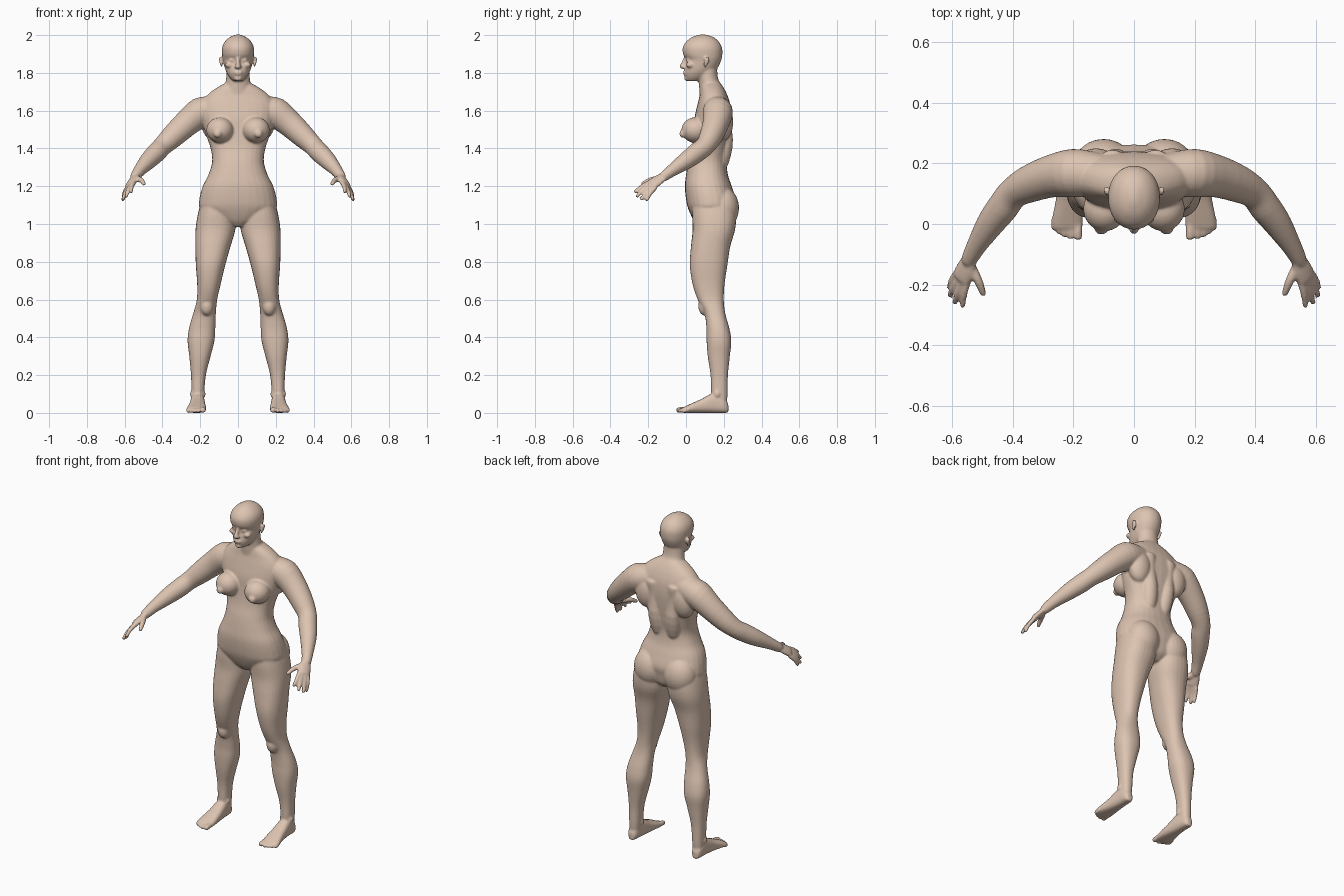
import bpy, bmesh, math
from mathutils import Vector, Matrix

bm = bmesh.new()
SEG = 28


def loft(rings, s=1, p=2.3, sub=4):
    """Skin closed super-elliptic rings (centre, u, v), splined along their length; s=-1 mirrors x."""
    dense = []
    for i in range(len(rings) - 1):
        a, b, c, d = (rings[min(max(j, 0), len(rings) - 1)] for j in range(i - 1, i + 3))
        for k in range(sub):
            t = k / sub
            dense.append([0.5 * (2 * q + (r - o) * t + (2 * o - 5 * q + 4 * r - w) * t * t
                                 + (3 * q - o - 3 * r + w) * t ** 3)
                          for o, q, r, w in zip(a, b, c, d)])
    dense.append(rings[-1])
    loops = []
    for c, u, v in dense:
        loop = []
        for k in range(SEG):
            t = 2 * math.pi * k / SEG
            x, y = math.cos(t), math.sin(t)
            q = c + u * math.copysign(abs(x) ** (2 / p), x) + v * math.copysign(abs(y) ** (2 / p), y)
            loop.append(bm.verts.new((q.x * s, q.y, q.z)))
        loops.append(loop)
    for l0, l1 in zip(loops, loops[1:]):
        for k in range(SEG):
            n = (k + 1) % SEG
            bm.faces.new((l0[k], l0[n], l1[n], l1[k]))
    bm.faces.new(loops[0])
    bm.faces.new(loops[-1])


def column(rows, s=1, p=2.3):
    """Upright loft from rows of (z, x0, x1, y0, y1)."""
    loft([(Vector(((a + b) / 2, (c + d) / 2, z)), Vector(((b - a) / 2, 0, 0)),
           Vector((0, (d - c) / 2, 0))) for z, a, b, c, d in rows], s, p)


def limb(pts, s=1, ref=(0, 0, 1), flat=1.0):
    """Round-ended tube through (x, y, z, radius); flat scales the thickness across ref."""
    P = [Vector(q[:3]) for q in pts]
    rings = []
    for i, q in enumerate(pts):
        d = (P[min(i + 1, len(P) - 1)] - P[max(i - 1, 0)]).normalized()
        u = Vector(ref)
        u = (u - d * u.dot(d)).normalized()
        v = d.cross(u)
        r = q[3]
        ring = (P[i], u * r, v * r * flat)
        cap = lambda e, f: (P[i] + d * r * flat * e, u * r * f, v * r * flat * f)
        if i == 0:
            rings += [cap(-0.95, 0.3), cap(-0.6, 0.8)]
        rings.append(ring)
        if i == len(pts) - 1:
            rings += [cap(0.6, 0.8), cap(0.95, 0.3)]
    loft(rings, s, 2.0, 3)


def blob(c, r, s=1):
    m = Matrix.Translation((c[0] * s, c[1], c[2])) @ Matrix.Diagonal((*r, 1))
    bmesh.ops.create_uvsphere(bm, u_segments=24, v_segments=16, radius=1, matrix=m)


# torso: z, front, back, half width
torso = [(.985, .07, .2, .03), (1.02, .04, .24, .12), (1.08, .012, .255, .2), (1.13, 0, .262, .205),
         (1.2, -.006, .242, .187), (1.26, 0, .222, .157), (1.33, .012, .215, .137),
         (1.4, .03, .225, .145), (1.48, .04, .235, .172), (1.56, .045, .24, .19),
         (1.63, .06, .235, .195), (1.68, .072, .22, .165), (1.72, .078, .2, .115), (1.75, .085, .18, .06)]
column([(z, -w, w, f, b) for z, f, b, w in torso])

# neck
neck = [(1.66, .075, .22, .1), (1.72, .07, .195, .074), (1.77, .066, .17, .063), (1.83, .06, .165, .06)]
column([(z, -w, w, f, b) for z, f, b, w in neck], p=2)

# head
head = [(1.757, .008, .075, .026), (1.775, -.004, .115, .044), (1.8, -.008, .145, .06),
        (1.83, -.004, .17, .071), (1.868, .002, .187, .079), (1.895, -.014, .192, .084),
        (1.93, -.018, .191, .085), (1.96, -.004, .178, .074), (1.985, .025, .152, .05),
        (1.998, .055, .122, .024), (2.003, .075, .1, .008)]
column([(z, -w, w, f, b) for z, f, b, w in head], p=2.1)

# nose and mouth
limb([(0, 0, 1.885, .009), (0, -.012, 1.855, .011), (0, -.02, 1.834, .014)])
blob((0, -.006, 1.804), (.026, .01, .006))
blob((0, -.005, 1.794), (.023, .01, .006))
blob((0, .003, 1.769), (.02, .012, .012))

for s in (1, -1):
    # face details and ear
    blob((.032, .014, 1.867), (.017, .014, .01), s)
    blob((.011, -.014, 1.831), (.009, .01, .008), s)
    blob((.047, .022, 1.842), (.022, .022, .016), s)
    limb([(.086, .1, 1.832, .008), (.091, .107, 1.855, .014), (.094, .112, 1.877, .015)], s, (0, 1, 0), .5)

    # breast, back muscle, shoulder blade, buttock
    blob((.096, .05, 1.497), (.072, .074, .068), s)
    blob((.108, -.018, 1.478), (.022, .017, .022), s)
    limb([(.05, .185, 1.2, .04), (.05, .184, 1.32, .04), (.06, .205, 1.45, .044), (.07, .195, 1.6, .05)], s)
    blob((.125, .195, 1.54), (.07, .055, .1), s)
    blob((.1, .195, 1.085), (.098, .086, .11), s)

    # leg: z, inner, outer, front, back
    column([(1.12, .03, .195, .035, .25), (1.05, .014, .213, .032, .265), (.97, .014, .225, .035, .26),
            (.88, .04, .226, .026, .234), (.78, .068, .223, .02, .219), (.68, .092, .216, .035, .204),
            (.6, .11, .218, .062, .2), (.53, .117, .236, .097, .207), (.45, .12, .259, .108, .229),
            (.38, .125, .267, .109, .24), (.3, .145, .258, .115, .232), (.2, .17, .249, .13, .222),
            (.1, .179, .246, .134, .22), (.03, .185, .243, .145, .215)], s)
    blob((.165, .1, .565), (.035, .035, .05), s)
    for x in (.183, .243):
        blob((x, .165, .1), (.011, .017, .02), s)

    # foot: y, inner, outer, top
    foot = [(.224, .2, .23, .045), (.205, .186, .244, .075), (.15, .178, .25, .105),
            (.08, .172, .258, .073), (.02, .168, .27, .046), (-.015, .17, .27, .03)]
    loft([(Vector(((a + b) / 2, y, t / 2)), Vector(((b - a) / 2, 0, 0)), Vector((0, 0, t / 2)))
          for y, a, b, t in foot], s, 2.6)
    for x, y, r in ((.185, -.04, .0145), (.21, -.041, .0105), (.23, -.034, .0105),
                    (.248, -.024, .0105), (.264, -.011, .0105)):
        limb([(x - .002, .015, .019, r), (x, y + .025, .018, r), (x, y, r, r)], s)

    # arm
    limb([(.12, .165, 1.61, .07), (.2, .168, 1.59, .08), (.275, .157, 1.53, .07), (.35, .13, 1.46, .061),
          (.4, .1, 1.412, .052), (.432, .057, 1.378, .052), (.475, 0, 1.335, .046),
          (.52, -.072, 1.285, .033), (.543, -.115, 1.253, .027)], s)

    # hand
    across = (.67, .56, -.48)
    limb([(.54, -.112, 1.255, .026), (.554, -.142, 1.236, .034), (.568, -.175, 1.213, .037)],
         s, across, .48)
    for base, tip in (((.55, -.188, 1.222), (.566, -.268, 1.172)), ((.563, -.19, 1.211), (.591, -.258, 1.148)),
                      ((.576, -.182, 1.199), (.607, -.234, 1.132)), ((.589, -.167, 1.188), (.609, -.207, 1.129))):
        mid = (Vector(base) + Vector(tip)) / 2 + Vector((.003, -.002, .004))
        limb([(*base, .0125), (*mid, .0115), (*tip, .0095)], s)
    limb([(.542, -.135, 1.242, .017), (.513, -.19, 1.232, .0145), (.498, -.23, 1.213, .0105)], s)

# fuse all masses into one smooth skin
bmesh.ops.recalc_face_normals(bm, faces=bm.faces)
mesh = bpy.data.meshes.new("body")
bm.to_mesh(mesh)
bm.free()
body = bpy.data.objects.new("body", mesh)
bpy.context.collection.objects.link(body)
fuse = body.modifiers.new("fuse", 'REMESH')
fuse.mode = 'VOXEL'
fuse.voxel_size = .006
fuse.use_smooth_shade = True
soft = body.modifiers.new("soften", 'SMOOTH')
soft.factor = .5
soft.iterations = 5

skin = bpy.data.materials.new("skin")
skin.diffuse_color = (.72, .55, .44, 1)
mesh.materials.append(skin)
